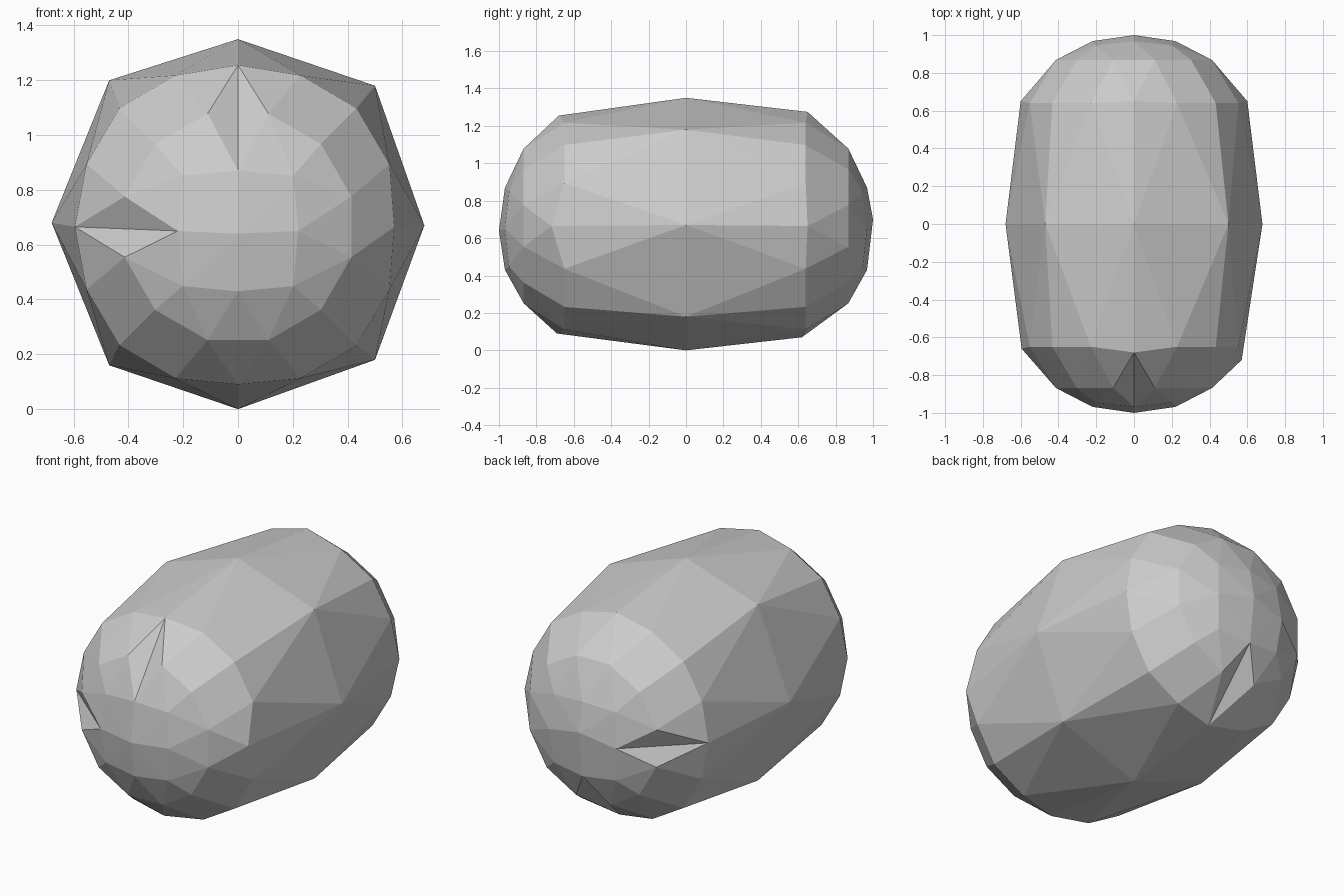
import bpy, bmesh
from math import sin, cos, radians
from mathutils import Vector

if "Cube" in bpy.data.objects:
    bpy.data.objects.remove(bpy.data.objects["Cube"])

ZC = 0.665
bm = bmesh.new()


def polar(angle, r, y, zc=ZC):
    # angle measured clockwise from the top, seen from the front
    a = radians(angle)
    return Vector((r * sin(a), y, zc + r * cos(a)))


# Wide octagonal waist
waist = [(0, 1.35), (0.5, 1.18), (0.68, 0.67), (0.5, 0.18),
         (0, 0), (-0.47, 0.16), (-0.68, 0.68), (-0.47, 1.2)]
for x, z in waist:
    bm.verts.new((x, 0, z))


# Rounded end: shoulder ring of 16, middle ring of 12, inner ring of 8, tip
def cap(side, tip_z, shoulder_y, top, right, bottom, left):
    axis = {0: top, 90: right, 180: bottom, 270: left}
    for i in range(16):
        a = i * 22.5
        if a in axis:
            r, y = axis[a]
            p = polar(a, r, side * y)
        else:
            p = polar(a, 0.612 if a % 45 == 0 else 0.598, side * shoulder_y)
        bm.verts.new(p)
    for i in range(12):
        bm.verts.new(polar(15 + i * 30, 0.428, side * 0.868, 0.665))
    for i in range(8):
        diag = i % 2
        bm.verts.new(polar(i * 45, 0.285 if diag else 0.22,
                           side * (0.945 if diag else 0.968), 0.65))
    bm.verts.new((0, side, tip_z))


cap(-1, 0.64, 0.65, (0.59, 0.68), (0.57, 0.72), (0.575, 0.69), (0.595, 0.66))
cap(1, 0.70, 0.64, (0.61, 0.65), (0.6, 0.65), (0.595, 0.62), (0.6, 0.65))

hull = bmesh.ops.convex_hull(bm, input=bm.verts[:])
loose = [v for v in bm.verts if not v.link_faces]
bmesh.ops.delete(bm, geom=loose, context='VERTS')
bmesh.ops.triangulate(bm, faces=bm.faces[:])


# Shallow creases: flip the edge that bridges each groove
def crease(side, angle):
    ends = [polar(angle + d, 0.428, side * 0.868) for d in (-15, 15)]
    a, b = [min(bm.verts, key=lambda v: (v.co - p).length) for p in ends]
    edge = bm.edges.get((a, b))
    if edge:
        bmesh.ops.rotate_edges(bm, edges=[edge], use_ccw=True)


for side, angle in ((-1, 0), (-1, 270), (1, 180), (1, 270)):
    crease(side, angle)

bmesh.ops.recalc_face_normals(bm, faces=bm.faces[:])
mesh = bpy.data.meshes.new("faceted_boulder")
bm.to_mesh(mesh)
bm.free()
obj = bpy.data.objects.new("faceted_boulder", mesh)
bpy.context.collection.objects.link(obj)
